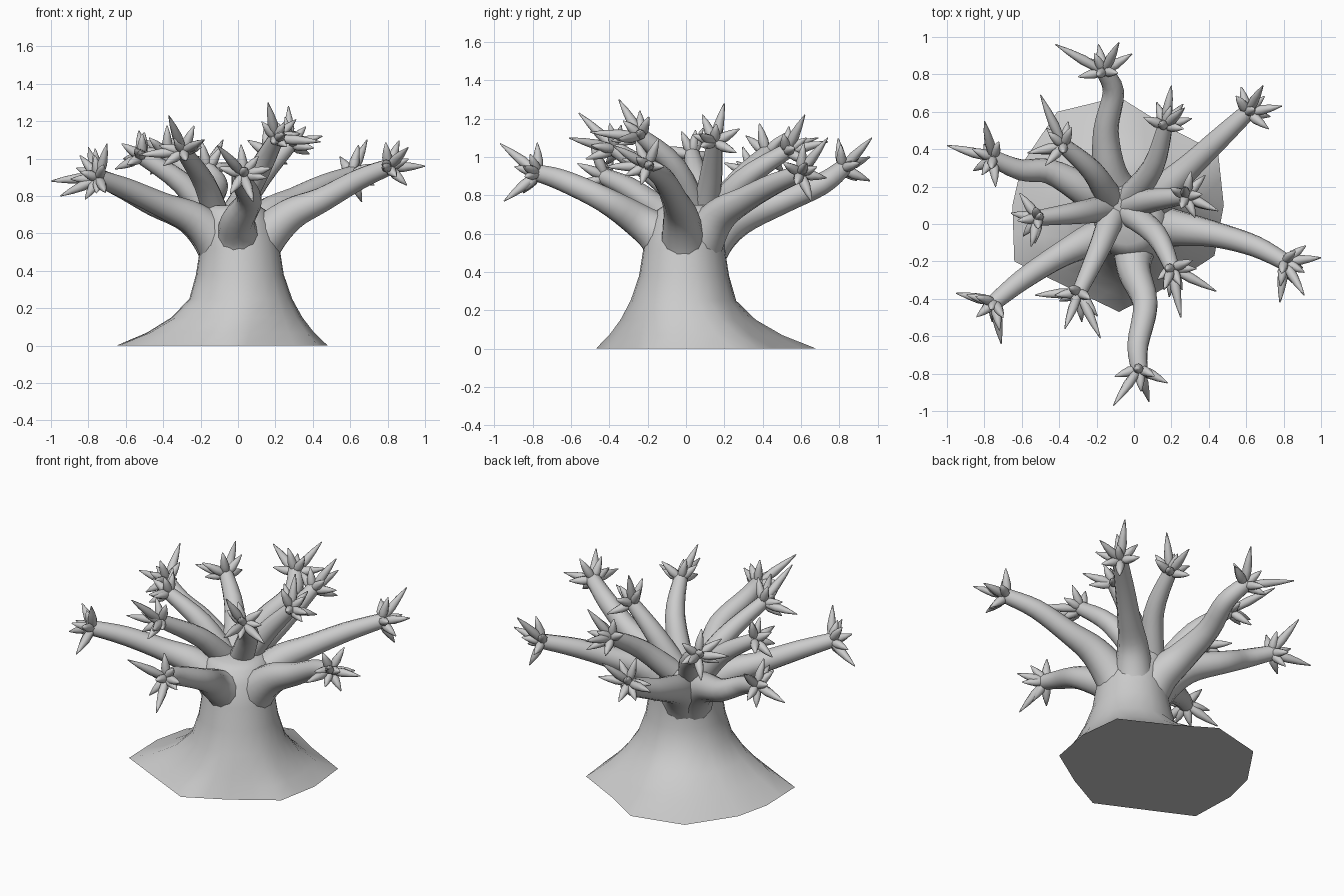
import bpy, bmesh, math, random
from mathutils import Vector

random.seed(4)
cube = bpy.data.objects.get("Cube")
if cube:
    bpy.data.objects.remove(cube, do_unlink=True)

bark = bpy.data.materials.new("grey_bark")
bark.use_nodes = True
GREY = (0.6, 0.6, 0.6, 1)
bark.diffuse_color = GREY
bark.node_tree.nodes["Principled BSDF"].inputs["Base Color"].default_value = GREY


def finish(name, bm, angle):
    bmesh.ops.recalc_face_normals(bm, faces=bm.faces)
    mesh = bpy.data.meshes.new(name)
    bm.to_mesh(mesh)
    bm.free()
    mesh.materials.append(bark)
    obj = bpy.data.objects.new(name, mesh)
    bpy.context.collection.objects.link(obj)
    bpy.ops.object.select_all(action='DESELECT')
    bpy.context.view_layer.objects.active = obj
    obj.select_set(True)
    bpy.ops.object.shade_smooth_by_angle(angle=math.radians(angle))


def bridge(bm, rings):
    for a, b in zip(rings, rings[1:]):
        n = len(a)
        for i in range(n):
            j = (i + 1) % n
            bm.faces.new((a[i], a[j], b[j], b[i]))


def spline(points, steps):
    """Catmull-Rom resampling of (x, y, z, radius) points."""
    p = [points[0]] + points + [points[-1]]
    out = []
    for a, b, c, d in zip(p, p[1:], p[2:], p[3:]):
        for s in range(steps):
            t = s / steps
            out.append(b + ((c - a) * t + (2 * a - 5 * b + 4 * c - d) * t ** 2
                            + (3 * b - a - 3 * c + d) * t ** 3) / 2)
    return out + [points[-1]]


def tube(bm, points, sides):
    """Sweep a round section along (x, y, z, radius) points."""
    pos = [p.to_3d() for p in points]
    rings, old, side = [], None, None
    for i, p in enumerate(points):
        along = (pos[min(i + 1, len(pos) - 1)] - pos[max(i - 1, 0)]).normalized()
        if old is None:
            side = along.orthogonal().normalized()
        else:
            side = old.rotation_difference(along) @ side
        old = along
        other = along.cross(side)
        rings.append([bm.verts.new(pos[i] + p.w * (side * math.cos(a) + other * math.sin(a)))
                      for a in (math.tau * k / sides for k in range(sides))])
    bridge(bm, rings)
    bm.faces.new(rings[0])
    bm.faces.new(rings[-1])


def spike(bm, root, tip):
    """Leaf-like spike: narrow root, swollen belly, blunt tip."""
    profile = ((0, 0.015), (0.2, 0.024), (0.42, 0.027), (0.7, 0.018), (1, 0.003))
    tube(bm, [Vector((*root.lerp(tip, t), r)) for t, r in profile], 8)


def crown(name, root, axis, tips):
    """Tuft of spikes: the long ones given, short ones spread around the axis."""
    bm = bmesh.new()
    side = axis.orthogonal().normalized()
    other = axis.cross(side)
    for tip in tips:
        spike(bm, root, Vector(tip))
    for k in range(6):
        a = math.tau * (k + random.uniform(-0.2, 0.2)) / 6
        out = side * math.cos(a) + other * math.sin(a)
        way = (out + axis * random.uniform(0.2, 0.7)).normalized()
        spike(bm, root, root + way * random.uniform(0.13, 0.17))
    spike(bm, root, root + axis * 0.13)
    finish(name, bm, 75)


def branch(name, path, radii, tips):
    points = [Vector((*p, r)) for p, r in zip(path, radii)]
    bm = bmesh.new()
    tube(bm, spline(points, 4), 12)
    finish(name, bm, 50)
    end = points[-1].to_3d()
    axis = (end - points[-2].to_3d()).normalized()
    crown(name + "_crown", end - axis * 0.02, axis, tips)


# Trunk: irregular flared foot blending into a round stem, closed underneath
foot = [(0.48, 0.1), (0.45, 0.38), (0.16, 0.53), (-0.08, 0.68), (-0.41, 0.6), (-0.6, 0.32),
        (-0.65, 0.1), (-0.64, -0.2), (-0.33, -0.35), (-0.08, -0.47), (0.17, -0.34), (0.43, -0.17)]
outline = [Vector(p) for p in foot]
# height, stem radius, share of foot outline, centre
levels = [(0, 0.3, 1, 0.02), (0.07, 0.29, 0.57, 0.02), (0.15, 0.28, 0.25, 0.02),
          (0.25, 0.26, 0.05, 0.02), (0.38, 0.235, 0, 0.01), (0.52, 0.213, 0, 0.01),
          (0.65, 0.2, 0, -0.01), (0.72, 0.185, 0, -0.03), (0.75, 0.15, 0, -0.04)]
bm = bmesh.new()
rings = []
for z, r, share, cx in levels:
    ring = []
    for i, p in enumerate(outline):
        q = outline[(i + 1) % len(outline)]
        for o in (p, (p + q) / 2):
            d = (o - Vector((-0.07, 0.08))).normalized()
            xy = (Vector((cx, -cx)) + d * r).lerp(o, share)
            ring.append(bm.verts.new((*xy, z)))
    rings.append(ring)
bridge(bm, rings)
bm.faces.new(rings[0])
bm.faces.new(rings[-1])
finish("trunk", bm, 50)

# Lower limbs: path points, then long spike tips
lower = {
    "back_limb": ([(-0.13, 0.28, 0.68), (-0.15, 0.5, 0.77), (-0.11, 0.71, 0.86), (-0.17, 0.83, 0.95)],
                  [(-0.42, 0.96, 1.0), (-0.08, 0.97, 1.1), (-0.01, 0.91, 0.97)]),
    "back_left_limb": ([(0.16, 0.18, 0.7), (0.3, 0.31, 0.78), (0.46, 0.46, 0.86), (0.62, 0.61, 0.92)],
                       [(0.79, 0.63, 0.97), (0.69, 0.74, 1.1), (0.56, 0.68, 1.0)]),
    "left_limb": ([(0.28, -0.03, 0.7), (0.45, -0.06, 0.78), (0.65, -0.12, 0.89), (0.82, -0.21, 0.96)],
                  [(1.0, -0.18, 0.96), (0.78, -0.42, 0.95), (0.91, -0.38, 1.06)]),
    "front_limb": ([(0, -0.25, 0.67), (0.06, -0.43, 0.78), (0.02, -0.65, 0.88), (0.03, -0.79, 0.92)],
                   [(-0.11, -0.97, 1.07), (0.18, -0.85, 0.95), (0.08, -0.95, 0.77)]),
    "front_right_limb": ([(-0.24, -0.09, 0.68), (-0.4, -0.17, 0.75), (-0.6, -0.3, 0.84), (-0.76, -0.43, 0.9)],
                         [(-0.71, -0.64, 0.82), (-0.95, -0.37, 0.8), (-0.7, -0.5, 1.08)]),
    "back_right_limb": ([(-0.26, 0.18, 0.69), (-0.45, 0.28, 0.76), (-0.61, 0.29, 0.84), (-0.77, 0.36, 0.91)],
                        [(-0.8, 0.55, 1.06), (-1.0, 0.42, 0.88), (-0.74, 0.2, 0.97)]),
}
for name, (path, tips) in lower.items():
    x, y, _ = path[0]
    root = [(x * 0.2, y * 0.2, 0.4), (x * 0.5, y * 0.5, 0.57)]
    branch(name, root + path, (0.12, 0.115, 0.09, 0.068, 0.057, 0.044), tips)

# Upper limbs: fan out from the top of the trunk
upper = {
    "upper_back_right": ([(-0.22, 0.28, 0.88), (-0.39, 0.43, 1.03)],
                         [(-0.5, 0.69, 1.1), (-0.57, 0.38, 1.05)]),
    "upper_right": ([(-0.3, 0.06, 0.87), (-0.53, 0.03, 1.02)],
                    [(-0.55, -0.12, 1.05), (-0.5, 0.05, 1.14)]),
    "upper_front_right": ([(-0.18, -0.12, 0.87), (-0.3, -0.38, 1.05)],
                          [(-0.18, -0.61, 1.1), (-0.37, -0.56, 1.23), (-0.53, -0.38, 1.02)]),
    "upper_front_left": ([(0.12, -0.06, 0.95), (0.21, -0.25, 1.12)],
                         [(0.44, -0.36, 1.09), (0.25, -0.5, 1.13), (0.16, -0.35, 1.3)]),
    "upper_left": ([(0.12, 0.13, 0.9), (0.29, 0.15, 1.09)],
                   [(0.45, 0.07, 1.12), (0.27, 0.2, 1.28)]),
    "upper_back_left": ([(0.1, 0.3, 0.88), (0.17, 0.54, 1.04)],
                        [(0.2, 0.74, 1.08), (0.27, 0.62, 1.22)]),
}
for name, (path, tips) in upper.items():
    x, y, _ = path[0]
    root = (-0.07 + x * 0.2, 0.08 + y * 0.1, 0.66)
    branch(name, [root] + path, (0.075, 0.06, 0.04), tips)
